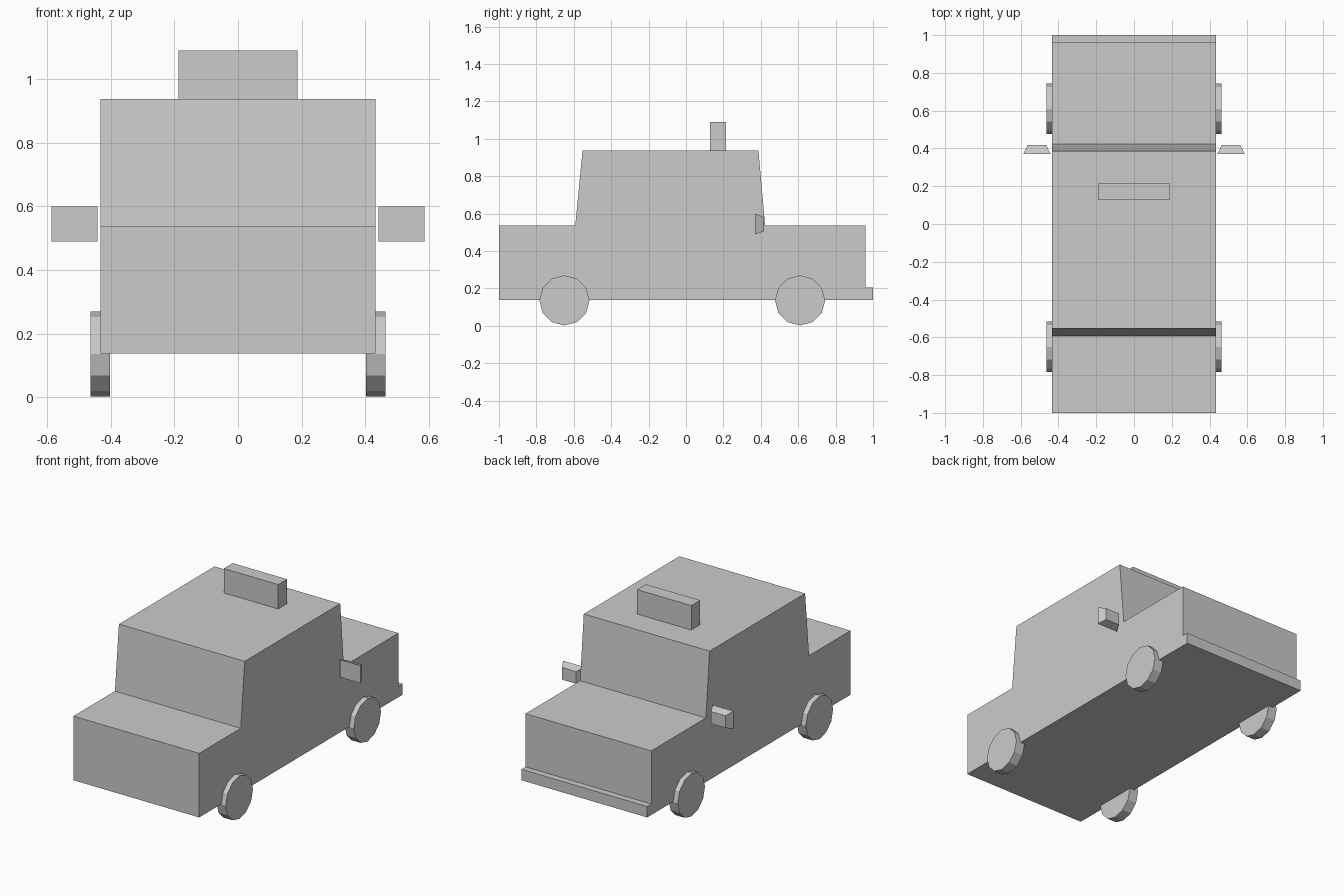
import bpy
import bmesh
from math import pi
from mathutils import Matrix

if "Cube" in bpy.data.objects:
    bpy.data.objects.remove(bpy.data.objects["Cube"])


def make_object(name, bm):
    bmesh.ops.recalc_face_normals(bm, faces=bm.faces[:])
    mesh = bpy.data.meshes.new(name)
    bm.to_mesh(mesh)
    bm.free()
    obj = bpy.data.objects.new(name, mesh)
    bpy.context.collection.objects.link(obj)
    return obj


def extrude_profile(name, profile, half_width):
    """Extrude a (y, z) side profile across the car's width."""
    bm = bmesh.new()
    face = bm.faces.new([bm.verts.new((-half_width, y, z)) for y, z in profile])
    result = bmesh.ops.extrude_face_region(bm, geom=[face], use_keep_orig=True)
    verts = [v for v in result["geom"] if isinstance(v, bmesh.types.BMVert)]
    bmesh.ops.translate(bm, verts=verts, vec=(2 * half_width, 0, 0))
    return make_object(name, bm)


def box(bm, x, y, z):
    """Add a box spanning the given (min, max) ranges."""
    size = [b - a for a, b in (x, y, z)]
    centre = [(a + b) / 2 for a, b in (x, y, z)]
    matrix = Matrix.Translation(centre) @ Matrix.Diagonal((*size, 1))
    return bmesh.ops.create_cube(bm, size=1, matrix=matrix)["verts"]


# Body: hood, tapered cabin, trunk and rear bumper lip in one profile
extrude_profile("body", [
    (-1.0, 0.137), (-1.0, 0.536), (-0.592, 0.536), (-0.553, 0.938),
    (0.387, 0.938), (0.423, 0.536), (0.96, 0.536), (0.96, 0.205),
    (1.0, 0.205), (1.0, 0.137)], 0.433)

# Roof sign
sign = bmesh.new()
box(sign, (-0.187, 0.187), (0.128, 0.215), (0.938, 1.09))
make_object("roof_sign", sign)

for side, label in ((-1, "left"), (1, "right")):
    # Wheels: twelve-sided discs
    for y, end in ((-0.65, "front"), (0.61, "rear")):
        wheel = bmesh.new()
        bmesh.ops.create_cone(
            wheel, cap_ends=True, segments=12, radius1=0.134, radius2=0.134,
            depth=0.062,
            matrix=Matrix.Translation((side * 0.433, y, 0.136))
            @ Matrix.Rotation(pi / 2, 4, "Y"))
        make_object(f"{end}_{label}_wheel", wheel)

    # Side mirrors: boxes narrowing towards the back
    mirror = bmesh.new()
    cx, cz = side * 0.514, 0.544
    verts = box(mirror, (cx - 0.072, cx + 0.072), (0.37, 0.417), (0.489, 0.599))
    for v in verts:
        if v.co.y > 0.4:
            v.co.x = cx + (v.co.x - cx) * 0.69
            v.co.z = cz + (v.co.z - cz) * 0.69
    make_object(f"{label}_mirror", mirror)
